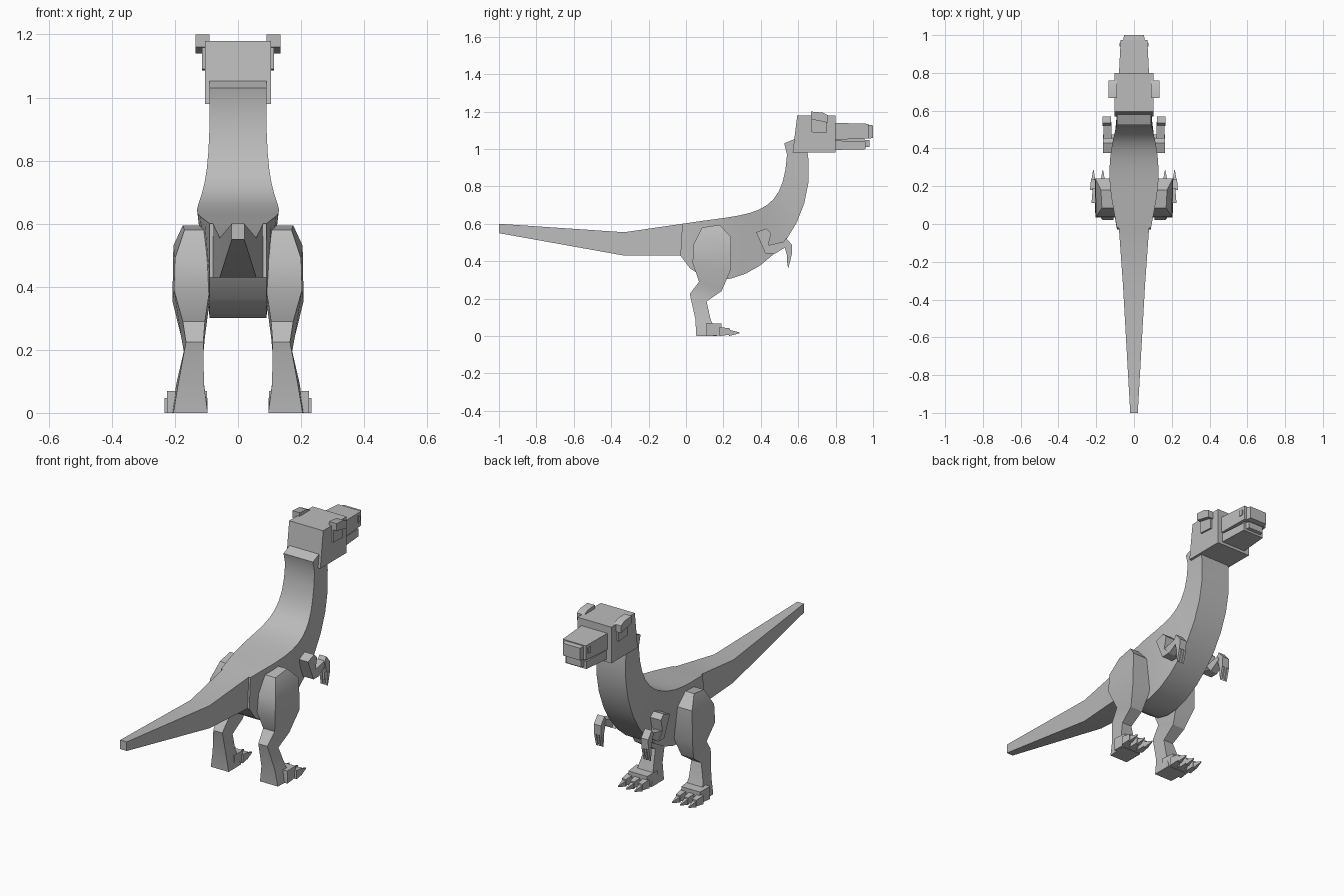
import bpy, bmesh, math
from mathutils import Vector
from mathutils.geometry import interpolate_bezier

cube = bpy.data.objects.get("Cube")
if cube:
    bpy.data.objects.remove(cube, do_unlink=True)

grey = bpy.data.materials.new("plain grey")
grey.use_nodes = True
grey.diffuse_color = (0.5, 0.5, 0.5, 1)
grey.node_tree.nodes["Principled BSDF"].inputs["Base Color"].default_value = grey.diffuse_color
parts = []


def loft(name, rings, mirror=False):
    """Skin a row of equal-sized point rings and cap both ends."""
    bm = bmesh.new()
    loops = [[bm.verts.new(point) for point in ring] for ring in rings]
    for near, far in zip(loops, loops[1:]):
        for i in range(len(near)):
            bm.faces.new((near[i - 1], near[i], far[i], far[i - 1]))
    bm.faces.new(loops[0])
    bm.faces.new(loops[-1])
    bmesh.ops.recalc_face_normals(bm, faces=bm.faces)
    mesh = bpy.data.meshes.new(name)
    bm.to_mesh(mesh)
    bm.free()
    mesh.materials.append(grey)
    part = bpy.data.objects.new(name, mesh)
    bpy.context.collection.objects.link(part)
    if mirror:
        part.modifiers.new("Mirror", 'MIRROR')
    parts.append(part)


def slab(name, outline, inner, outer, mirror=False):
    """Side outline in y, z pulled across from inner to outer x."""
    loft(name, [[(x, y, z) for y, z in outline] for x in (inner, outer)], mirror)


def block(name, left, right, back, front, bottom, top, taper=1.0, mirror=False):
    """Box along y whose front end is scaled about its middle by taper."""
    middle_x, middle_z = (left + right) / 2, (bottom + top) / 2
    half_x, half_z = (right - left) / 2, (top - bottom) / 2
    rings = []
    for y, scale in ((back, 1), (front, taper)):
        dx, dz = half_x * scale, half_z * scale
        rings.append([(middle_x - dx, y, middle_z - dz), (middle_x + dx, y, middle_z - dz),
                      (middle_x + dx, y, middle_z + dz), (middle_x - dx, y, middle_z + dz)])
    loft(name, rings, mirror)


def spine_ring(upper, lower, upper_half, lower_half):
    """Four-sided section between a back point and a belly point."""
    return [(-upper_half, *upper), (upper_half, *upper),
            (lower_half, *lower), (-lower_half, *lower)]


# Tail
loft("tail", [spine_ring((y, top), (y, bottom), half, half)
              for y, top, bottom, half in ((-1, .6, .55, .02),
                                           (-.33, .555, .43, .058),
                                           (-.02, .6, .43, .08))])

# Torso and neck follow a back curve and a belly curve
steps = 13
back_line = interpolate_bezier(Vector((-.02, .6)), Vector((.35, .66)),
                               Vector((.52, .62)), Vector((.54, .97)), steps)
belly_line = interpolate_bezier(Vector((-.03, .43)), Vector((.15, .1)),
                                Vector((.7, .45)), Vector((.655, .94)), steps)
body = []
for i, (upper, lower) in enumerate(zip(back_line, belly_line)):
    bulge = math.sin(math.pi * (i / (steps - 1)) ** .6) ** 2
    body.append(spine_ring(upper.to_2d(), lower.to_2d(), .09 + .04 * bulge, .09))
body.append(spine_ring((.525, 1.03), (.65, .98), .09, .09))
body.append(spine_ring((.585, 1.055), (.65, .99), .09, .09))
loft("torso_and_neck", body)

# Head and jaws
slab("head", [(.57, .98), (.8, .98), (.8, 1.18), (.595, 1.18)], -.104, .104)
block("upper_muzzle", -.08, .08, .79, .975, 1.05, 1.14, taper=.88)
block("mouth_inside", -.06, .06, .79, .955, 1.03, 1.06, taper=.9)
block("lower_jaw", -.075, .075, .79, .96, .995, 1.045, taper=.85)
block("nose_tip", -.058, .058, .97, 1, 1.055, 1.13, taper=.9)
block("chin_tip", -.05, .05, .95, .98, 1.01, 1.05, taper=.9)
block("nostril", .06, .077, .94, .96, 1.085, 1.12, taper=.8, mirror=True)
slab("brow", [(.667, 1.2), (.73, 1.195), (.76, 1.18), (.76, 1.14), (.667, 1.16)],
     .09, .135, mirror=True)
slab("eye", [(.67, 1.09), (.75, 1.085), (.75, 1.15), (.67, 1.165)], .1, .114, mirror=True)

# Leg from hip to sole: back y and z, front y and z, inner and outer x
leg = []
for back, back_z, front, front_z, inner, outer in (
        (.085, .58, .18, .595, .09, .175),
        (.04, .49, .24, .53, .09, .205),
        (.035, .39, .24, .355, .09, .208),
        (.07, .29, .19, .24, .105, .18),
        (.02, .225, .11, .185, .11, .17),
        (.05, .09, .13, .095, .108, .195),
        (.055, 0, .165, 0, .096, .21)):
    outer_back = outer - .005
    leg.append([(inner, back, back_z), (outer_back, back, back_z),
                (outer, front, front_z), (inner, front, front_z)])
loft("leg", leg, mirror=True)
block("foot", .098, .225, .11, .19, 0, .07, taper=.9, mirror=True)

# Toes with claws
for side, place in zip((-1, 0, 1), ("inner", "middle", "outer")):
    x = .165 + .05 * side
    block(place + "_toe", x - .018, x + .018, .18, .235, 0, .048, taper=.7, mirror=True)
    block(place + "_toe_claw", x - .011, x + .011, .23, .285, 0, .034, taper=.15, mirror=True)

# Arm, hand and finger claws
slab("upper_arm", [(.375, .555), (.43, .575), (.455, .55), (.44, .485), (.475, .44), (.425, .44)],
     .1, .165, mirror=True)
slab("forearm", [(.44, .485), (.525, .505), (.54, .48), (.475, .44), (.43, .44)],
     .12, .162, mirror=True)
slab("hand", [(.52, .5), (.535, .525), (.568, .485), (.565, .43), (.54, .43)],
     .123, .166, mirror=True)
for side, place in zip((-1, 0, 1), ("inner", "middle", "outer")):
    x = .145 + .016 * side
    slab(place + "_finger_claw", [(.54, .435), (.565, .435), (.557, .4), (.546, .36), (.54, .4)],
         x - .006, x + .006, mirror=True)

# Smooth gentle bends and keep hard edges
bpy.ops.object.select_all(action='DESELECT')
for part in parts:
    part.select_set(True)
bpy.context.view_layer.objects.active = parts[0]
bpy.ops.object.shade_smooth_by_angle(angle=math.radians(30))
